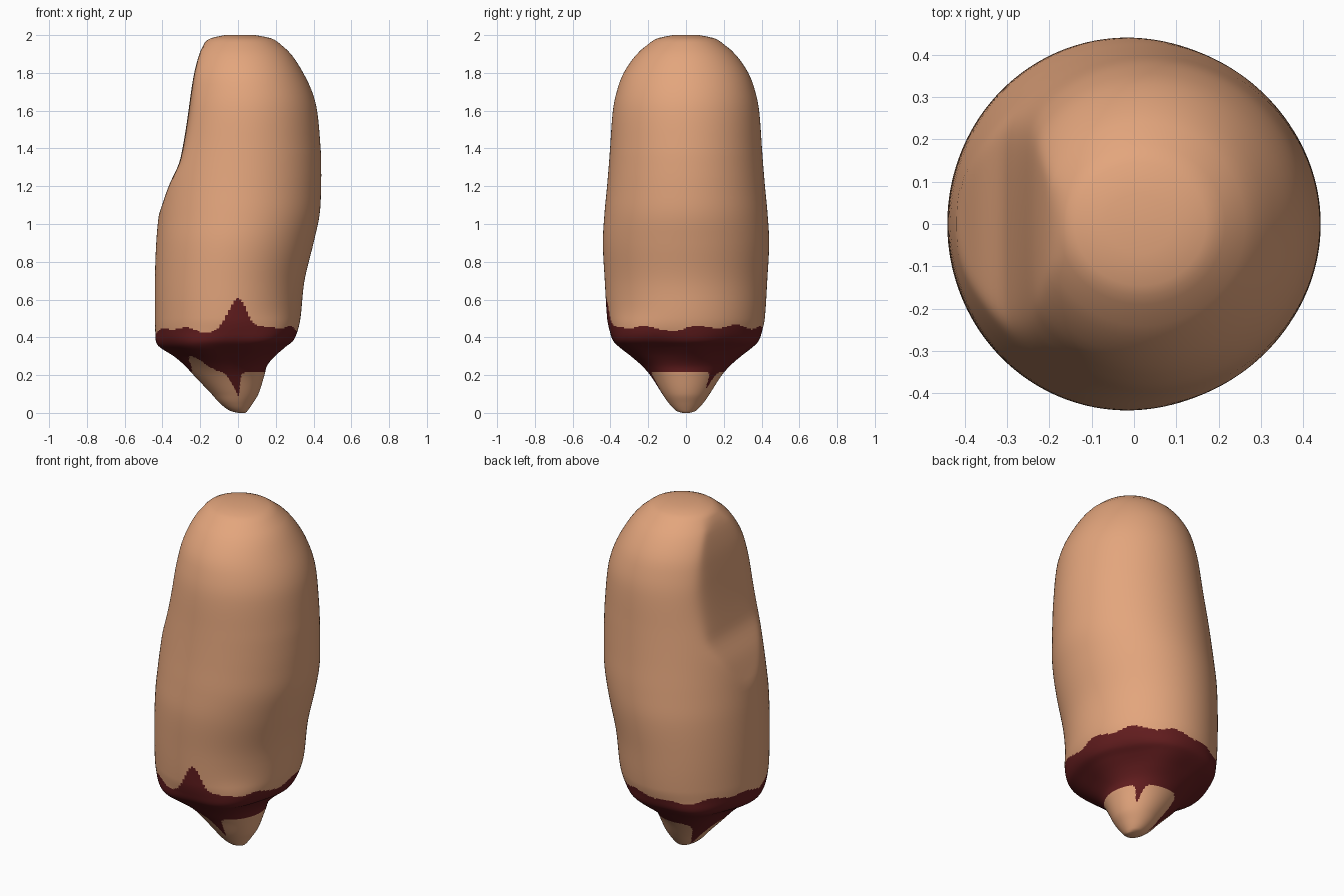
import bpy, bmesh, math

if "Cube" in bpy.data.objects:
    bpy.data.objects.remove(bpy.data.objects["Cube"])

# Profile rows: z, left x, right x, half depth in y, nail plane x
ROWS = [
    (0.00, 0.00, 0.04, 0.02, -0.6), (0.01, -0.04, 0.05, 0.05, -0.6),
    (0.05, -0.095, 0.078, 0.09, -0.6), (0.10, -0.14, 0.108, 0.125, -0.6),
    (0.20, -0.235, 0.14, 0.19, -0.6), (0.25, -0.28, 0.153, 0.235, -0.6),
    (0.30, -0.335, 0.19, 0.295, -0.6), (0.35, -0.41, 0.245, 0.36, -0.6),
    (0.38, -0.43, 0.285, 0.388, -0.6), (0.43, -0.437, 0.312, 0.403, -0.6),
    (0.50, -0.44, 0.33, 0.417, -0.6), (0.70, -0.44, 0.352, 0.43, -0.58),
    (0.90, -0.433, 0.40, 0.44, -0.48), (1.05, -0.42, 0.432, 0.432, -0.42),
    (1.20, -0.403, 0.44, 0.418, -0.368), (1.32, -0.387, 0.44, 0.408, -0.315),
    (1.40, -0.375, 0.437, 0.402, -0.298), (1.60, -0.342, 0.418, 0.387, -0.268),
    (1.70, -0.318, 0.392, 0.367, -0.253), (1.80, -0.285, 0.345, 0.33, -0.234),
    (1.90, -0.232, 0.28, 0.26, -0.206), (1.96, -0.18, 0.215, 0.19, -0.18),
    (1.985, -0.14, 0.17, 0.145, -0.17), (2.00, -0.07, 0.09, 0.07, -0.16),
]
SEGMENTS = 180


def slope(i, c):
    a, b = ROWS[max(i - 1, 0)], ROWS[min(i + 1, len(ROWS) - 1)]
    return (b[c] - a[c]) / (b[0] - a[0])


def profile(z):
    """Smooth interpolation of left, right, depth and nail plane at height z."""
    i = max(k for k in range(len(ROWS) - 1) if ROWS[k][0] <= z)
    p, q = ROWS[i], ROWS[i + 1]
    h = q[0] - p[0]
    t = (z - p[0]) / h
    return [(2*t**3 - 3*t*t + 1) * p[c] + (t**3 - 2*t*t + t) * h * slope(i, c)
            + (3*t*t - 2*t**3) * q[c] + (t**3 - t*t) * h * slope(i + 1, c) for c in (1, 2, 3, 4)]


def bump(v, centre, width):
    return math.exp(-((v - centre) / width) ** 2)


def angle_bump(deg, centre, width):
    return bump((deg - centre + 180) % 360 - 180, 0, width)


def is_blood(deg, z):
    """Ragged band around the cut, with a spike in front and drips down the tip."""
    a = math.radians(deg)
    top = (0.44 + 0.01 * math.sin(5 * a + 1) + 0.008 * math.sin(11 * a)
           + 0.165 * angle_bump(deg, 278, 10) + 0.03 * angle_bump(deg, 40, 20)
           + 0.03 * angle_bump(deg, 325, 12))
    low = (0.215 + 0.085 * angle_bump(deg, 227, 18) - 0.125 * angle_bump(deg, 278, 9)
           - 0.085 * angle_bump(deg, 48, 6) - 0.18 * angle_bump(deg, 144, 16))
    return low < z < top


def material(name, colour):
    m = bpy.data.materials.new(name)
    m.diffuse_color = (*colour, 1)
    m.use_nodes = True
    m.node_tree.nodes["Principled BSDF"].inputs["Base Color"].default_value = m.diffuse_color
    return m


# Heights: fine near the ends and the cut, coarser along the body
heights = [0, 0.003, 0.006, 0.01, 0.015] + [0.02 + 0.007 * i for i in range(88)]
heights += [0.66 + 0.03 * i for i in range(43)] + [1.96, 1.975, 1.985, 1.993, 2.0]

# Finger stump: lofted rings
bm = bmesh.new()
rings = []
for z in heights:
    left, right, depth, plane = profile(z)
    cx, rx = (left + right) / 2, (right - left) / 2
    fold = 0.025 * bump(z, 0.33, 0.07)
    soft = 0.045 * bump(z, 1.55, 0.3)
    ring = []
    for s in range(SEGMENTS):
        a = 2 * math.pi * s / SEGMENTS
        # puckered skin around the cut
        k = (1 + fold * math.sin(6 * a + 1)
             + 0.07 * angle_bump(math.degrees(a), 315, 25) * bump(z, 0.4, 0.1))
        x, y = cx + rx * math.cos(a) * k, depth * math.sin(a) * k
        # flattened nail bed, softly clipped on the left
        x = 0.5 * (x + plane + math.hypot(x - plane, soft))
        ring.append(bm.verts.new((x, y, z)))
    rings.append(ring)
for r, (lo, hi) in enumerate(zip(rings, rings[1:])):
    for s in range(SEGMENTS):
        t = (s + 1) % SEGMENTS
        f = bm.faces.new((lo[s], lo[t], hi[t], hi[s]))
        zc = (heights[r] + heights[r + 1]) / 2
        f.material_index = int(is_blood(360 * (s + 0.5) / SEGMENTS, zc))
bm.faces.new(rings[-1])
bm.faces.new(rings[0][::-1])
for f in bm.faces:
    f.smooth = True

mesh = bpy.data.meshes.new("finger_stump")
bm.to_mesh(mesh)
bm.free()
mesh.materials.append(material("skin", (0.77, 0.378, 0.204)))
mesh.materials.append(material("dried blood", (0.127, 0.0125, 0.0135)))
obj = bpy.data.objects.new("finger_stump", mesh)
bpy.context.collection.objects.link(obj)
